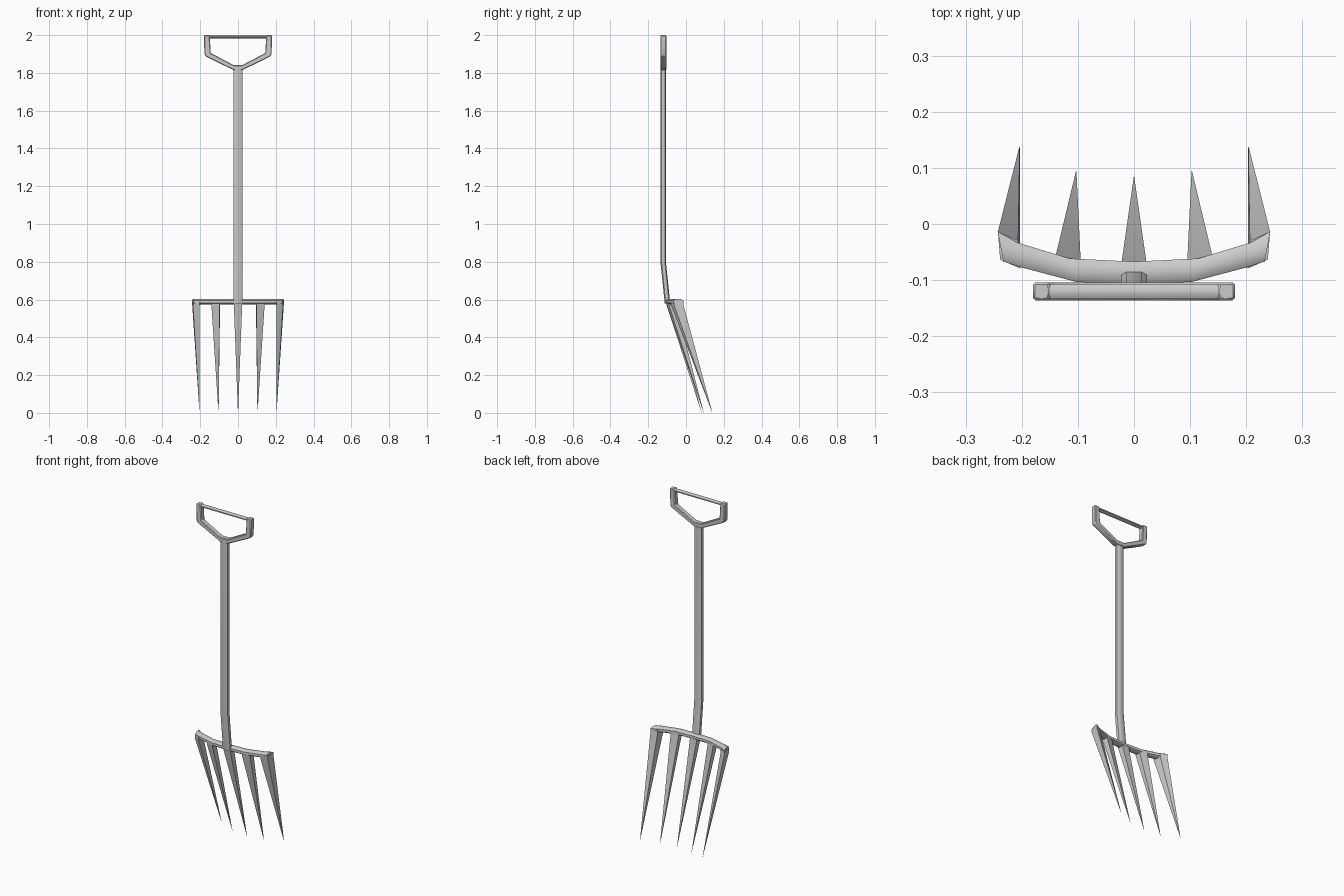
import bpy, bmesh, math
from mathutils import Vector as V

if "Cube" in bpy.data.objects:
    bpy.data.objects.remove(bpy.data.objects["Cube"])


def finish(name, bm, angle=50):
    bmesh.ops.recalc_face_normals(bm, faces=bm.faces)
    me = bpy.data.meshes.new(name)
    bm.to_mesh(me)
    bm.free()
    ob = bpy.data.objects.new(name, me)
    bpy.context.collection.objects.link(ob)
    bpy.ops.object.select_all(action='DESELECT')
    ob.select_set(True)
    bpy.context.view_layer.objects.active = ob
    bpy.ops.object.shade_smooth_by_angle(angle=math.radians(angle))
    return ob


SQUARE = [(1, 1), (-1, 1), (-1, -1), (1, -1)]


def chamfered(c):
    return [(1, c), (c, 1), (-c, 1), (-1, c), (-1, -c), (-c, -1), (c, -1), (1, -c)]


def loft(name, section, rings, angle=50):
    """Skin a section through rings of (centre, half axis u, half axis v)."""
    bm = bmesh.new()
    loops = [[bm.verts.new(V(c) + V(u) * a + V(v) * b) for a, b in section]
             for c, u, v in rings]
    n = len(section)
    for p, q in zip(loops, loops[1:]):
        for i in range(n):
            j = (i + 1) % n
            bm.faces.new((p[i], p[j], q[j], q[i]))
    bm.faces.new(loops[0])
    bm.faces.new(loops[-1])
    return finish(name, bm, angle)


# Shaft with a bent neck at the bottom
loft("shaft", chamfered(0.6),
     [((0, y, z), (0.0235, 0, 0), (0, 0.0145, 0))
      for y, z in [(-0.098, 0.58), (-0.121, 0.8), (-0.121, 1.825)]])

# Y-shaped grip frame, extruded outline
half = [(0.024, 1.815), (0.172, 1.888), (0.178, 1.90), (0.18, 2.0),
        (0.15, 2.0), (0.144, 1.905), (0.024, 1.842)]
outline = half + [(-x, z) for x, z in reversed(half)]
bm = bmesh.new()
front = [bm.verts.new((x, -0.136, z)) for x, z in outline]
back = [bm.verts.new((x, -0.104, z)) for x, z in outline]
n = len(half)
for ring in (front, back):
    # one quad strip along the mirrored band
    o, m = ring[:n], ring[n:][::-1]
    for s in (o, m):
        bm.faces.new((s[0], s[1], s[5], s[6]))
        bm.faces.new((s[1], s[2], s[5]))
        bm.faces.new((s[2], s[3], s[4], s[5]))
    bm.faces.new((o[0], o[6], m[6], m[0]))
for i in range(2 * n):
    j = (i + 1) % (2 * n)
    bm.faces.new((front[i], front[j], back[j], back[i]))
frame = finish("grip_frame", bm)
bev = frame.modifiers.new("soft_edges", 'BEVEL')
bev.width = 0.004
bev.segments = 1

# Grip bar across the top
circle = [(math.cos(math.tau * (i + .5) / 8), math.sin(math.tau * (i + .5) / 8)) for i in range(8)]
loft("grip_bar", circle,
     [((x, -0.12, 1.99), (0, 0.0145, 0), (0, 0, 0.0085)) for x in (-0.155, 0.155)])

# Curved crossbar carrying the tines
side = [(0.238, -0.040, 0.005, 0.027), (0.205, -0.055, 0.003, 0.022),
        (0.108, -0.0825, 0.006, 0.021)]
spine = [(-x, y, -dx, d) for x, y, dx, d in side] + [(0, -0.0865, 0, 0.0195)] + \
        [s for s in reversed(side)]
loft("crossbar", chamfered(0.5),
     [((x, y, 0.588), (dx, d, 0), (0, 0, 0.0145)) for x, y, dx, d in spine])


# Tapering four-sided tines
def tine(name, base, u, v, tip, s=1):
    flip = lambda p: V((p[0] * s, p[1], p[2]))
    u, v = flip((*u, 0)), flip((*v, 0))
    loft(name, SQUARE, [(flip((*base, 0.588)), u, v),
                        (flip((*base, 0.572)), u, v),
                        (flip(tip), u * 0.02, v * 0.02)], 30)


tine("centre_tine", (0, -0.0855), (0.022, 0), (0, 0.018), (0, 0.083, 0))
for s, label in ((-1, "left"), (1, "right")):
    tine(label + "_inner_tine", (0.118, -0.078), (0.022, 0.006), (-0.001, 0.018),
         (0.103, 0.094, 0.0), s)
    tine(label + "_outer_tine", (0.2225, -0.0465), (0.018, 0.008), (0.002, 0.025),
         (0.204, 0.137, 0.008), s)
